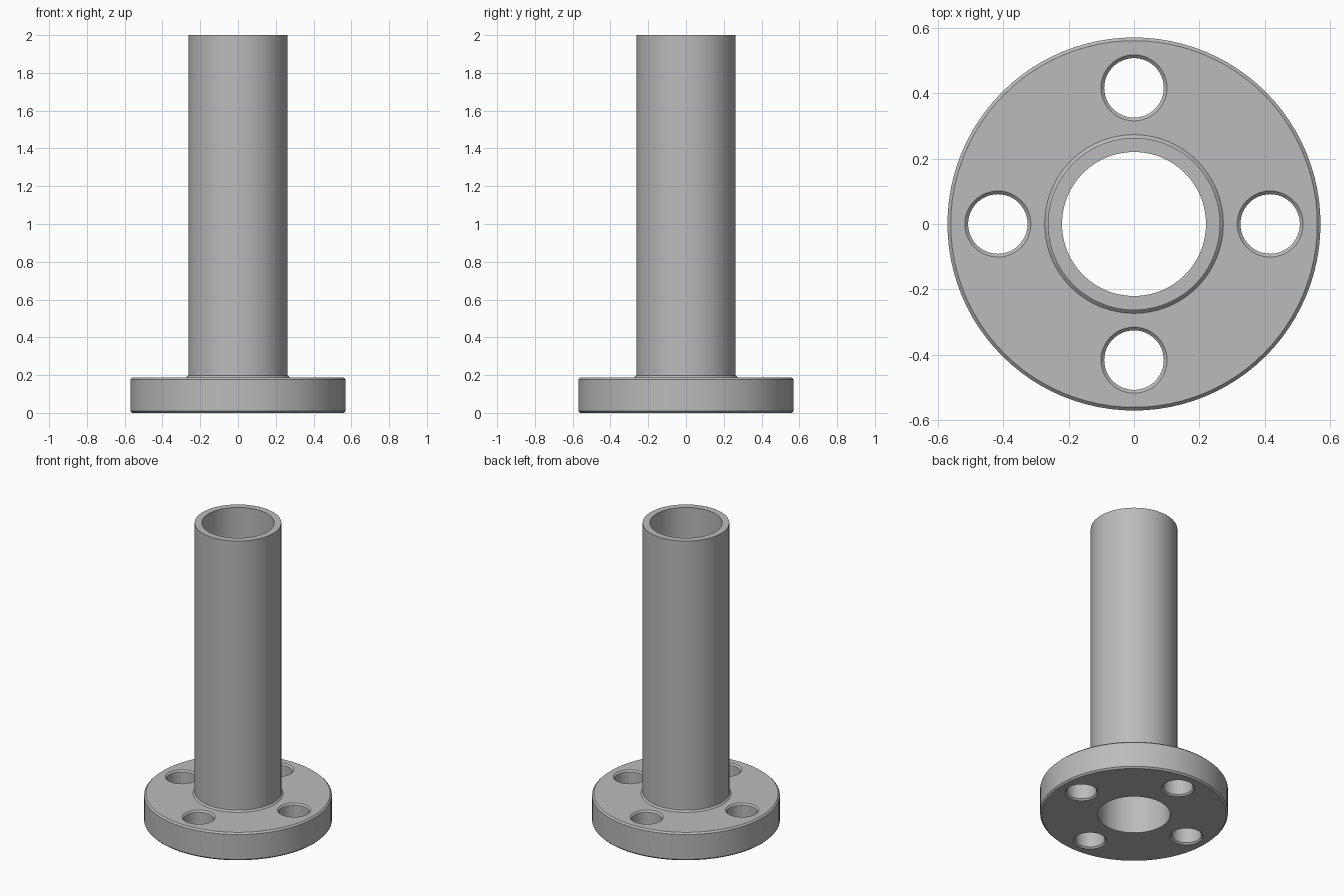
import bpy
import bmesh
import math
from mathutils import Matrix, Vector

cube = bpy.data.objects.get("Cube")
if cube:
    bpy.data.objects.remove(cube, do_unlink=True)

# Main sizes
SIDES = 96
HEIGHT = 2.0
FLANGE_R, FLANGE_TOP = 0.57, 0.187
PIPE_R, BORE_R = 0.263, 0.22
BEVEL = 0.01
HOLE_R, HOLE_CIRCLE = 0.091, 0.416

steel = bpy.data.materials.new("steel_grey")
steel.use_nodes = True
grey = (0.5, 0.5, 0.5, 1)
steel.diffuse_color = grey
steel.node_tree.nodes["Principled BSDF"].inputs["Base Color"].default_value = grey


def lathe(bm, profile, sides, centre=(0, 0)):
    """Revolve a closed (radius, z) profile about a vertical axis."""
    offset = Vector((*centre, 0))
    rings = []
    for i in range(sides):
        turn = Matrix.Rotation(math.tau * i / sides, 3, "Z")
        rings.append([bm.verts.new(turn @ Vector((r, 0, z)) + offset) for r, z in profile])
    return rings


def skin(bm, rings, closed):
    """Join neighbouring profile copies with quads."""
    count = len(rings[0])
    for a, b in zip(rings, rings[1:] + rings[:1]):
        for j in range(count if closed else count - 1):
            k = (j + 1) % count
            bm.faces.new((a[j], b[j], b[k], a[k]))
    if not closed:
        bm.faces.new([ring[0] for ring in rings])
        bm.faces.new([ring[-1] for ring in rings])


def finish(name, bm):
    bmesh.ops.recalc_face_normals(bm, faces=bm.faces)
    mesh = bpy.data.meshes.new(name)
    bm.to_mesh(mesh)
    bm.free()
    mesh.materials.append(steel)
    obj = bpy.data.objects.new(name, mesh)
    bpy.context.collection.objects.link(obj)
    return obj


# Pipe and flange turned as one piece, with bevelled rim and weld collar
body_profile = [
    (BORE_R, 0),
    (FLANGE_R - BEVEL, 0),
    (FLANGE_R, BEVEL),
    (FLANGE_R, FLANGE_TOP - BEVEL),
    (FLANGE_R - BEVEL, FLANGE_TOP),
    (PIPE_R + BEVEL, FLANGE_TOP),
    (PIPE_R, FLANGE_TOP + BEVEL),
    (PIPE_R, HEIGHT),
    (BORE_R, HEIGHT),
]
bm = bmesh.new()
skin(bm, lathe(bm, body_profile, SIDES), closed=True)
body = finish("flanged_pipe", bm)

# Four bolt-hole cutters, flared at both ends for the countersinks
flare = HOLE_R + 2 * BEVEL
cutter_profile = [
    (flare, -BEVEL),
    (HOLE_R, BEVEL),
    (HOLE_R, FLANGE_TOP - BEVEL),
    (flare, FLANGE_TOP + BEVEL),
]
bm = bmesh.new()
for i in range(4):
    angle = math.tau * i / 4
    centre = (HOLE_CIRCLE * math.cos(angle), HOLE_CIRCLE * math.sin(angle))
    skin(bm, lathe(bm, cutter_profile, SIDES // 2, centre), closed=False)
cutter = finish("bolt_hole_cutter", bm)

# Drill the holes, then discard the cutter
drill = body.modifiers.new("bolt_holes", "BOOLEAN")
drill.operation = "DIFFERENCE"
drill.solver = "EXACT"
drill.object = cutter
bpy.ops.object.select_all(action="DESELECT")
body.select_set(True)
bpy.context.view_layer.objects.active = body
bpy.ops.object.modifier_apply(modifier=drill.name)
bpy.data.objects.remove(cutter, do_unlink=True)
bpy.ops.object.shade_smooth_by_angle(angle=math.radians(30))
